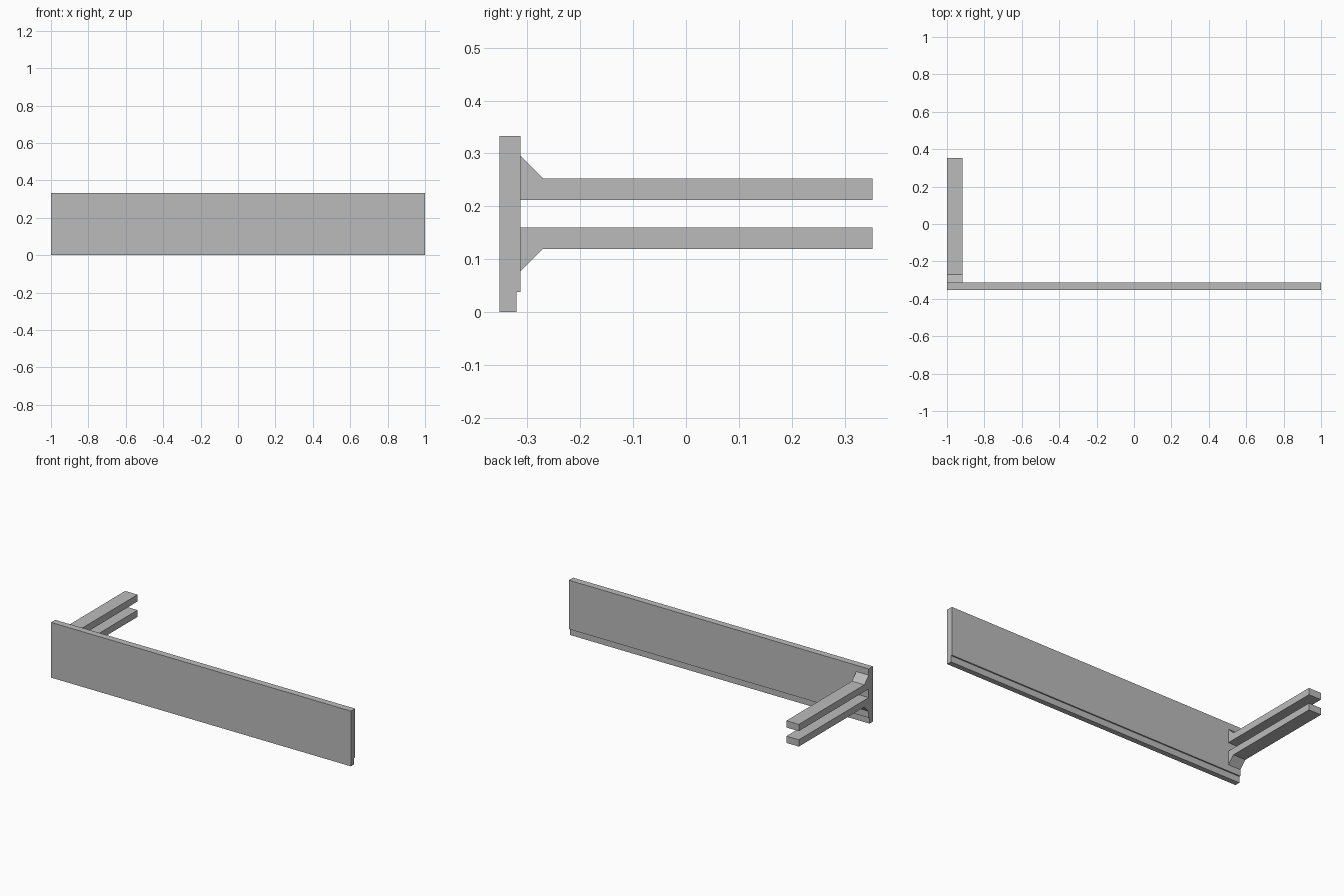
import bpy
import bmesh

cube = bpy.data.objects.get("Cube")
if cube:
    bpy.data.objects.remove(cube, do_unlink=True)

# Single plain grey material
GREY = (0.5, 0.5, 0.5, 1.0)
grey = bpy.data.materials.new("plain grey")
grey.use_nodes = True
grey.diffuse_color = GREY
grey.node_tree.nodes["Principled BSDF"].inputs["Base Color"].default_value = GREY


def extrude_along_x(name, profile, x_start, x_end):
    """Extrude a closed (y, z) outline between two x positions."""
    bm = bmesh.new()
    face = bm.faces.new([bm.verts.new((x_start, y, z)) for y, z in profile])
    result = bmesh.ops.extrude_face_region(bm, geom=[face])
    moved = [g for g in result["geom"] if isinstance(g, bmesh.types.BMVert)]
    bmesh.ops.translate(bm, verts=moved, vec=(x_end - x_start, 0, 0))
    bmesh.ops.recalc_face_normals(bm, faces=bm.faces)
    mesh = bpy.data.meshes.new(name)
    bm.to_mesh(mesh)
    bm.free()
    mesh.materials.append(grey)
    obj = bpy.data.objects.new(name, mesh)
    bpy.context.collection.objects.link(obj)
    return obj


FRONT, BACK, TIP = -0.353, -0.313, 0.353
ARM_MIDDLE = 0.186   # height midway between the two arms

# Long panel with a step along its lower back edge
extrude_along_x("panel", [
    (FRONT, 0), (-0.321, 0), (-0.321, 0.038),
    (BACK, 0.038), (BACK, 0.333), (FRONT, 0.333)], -1, 1)

# Two mirrored arms, each flared on its outer side where it meets the panel
for name, side in (("upper_arm", 1), ("lower_arm", -1)):
    outline = [(BACK, 0.026), (TIP, 0.026), (TIP, 0.067),
               (-0.271, 0.067), (BACK, 0.109)]
    extrude_along_x(name, [(y, ARM_MIDDLE + side * h) for y, h in outline],
                    -1, -0.917)
